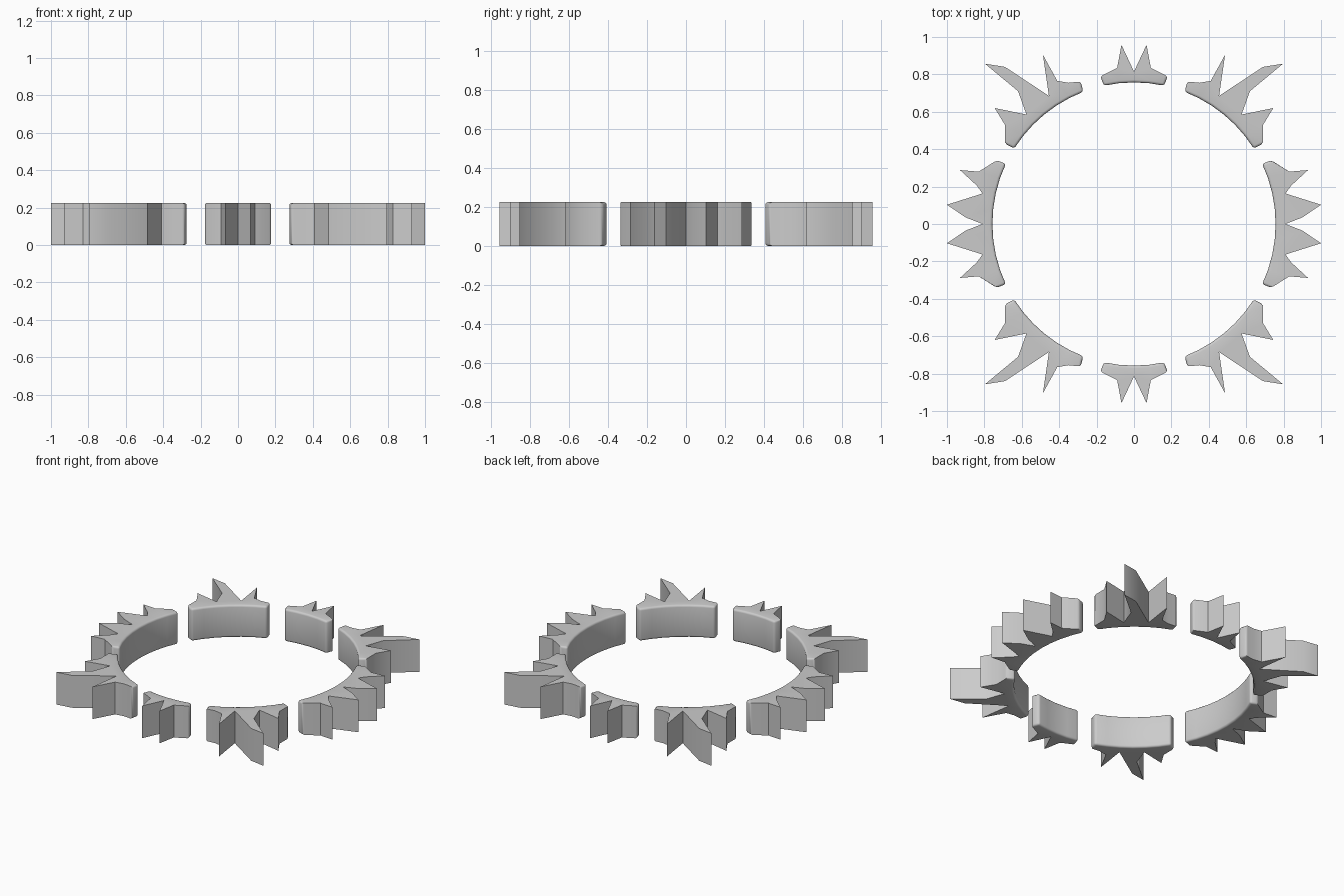
import bpy, bmesh, math

if "Cube" in bpy.data.objects:
    bpy.data.objects.remove(bpy.data.objects["Cube"])

H = 0.225      # height of the ring
R = 0.757      # inner radius


def arc(a0, a1, n):
    """Inner ring arc, from angle a0 to a1 in degrees."""
    return [(R * math.cos(math.radians(a0 + (a1 - a0) * i / n)),
             R * math.sin(math.radians(a0 + (a1 - a0) * i / n))) for i in range(n + 1)]


def segment(name, outer, inner, mx=1, my=1):
    """Extrude a spiky outline and round the rims of the inner wall and ends."""
    pts = [(x * mx, y * my) for x, y in outer + inner]
    soft = set(range(len(outer) - 1, len(pts)))     # edges i -> i+1 to be rounded
    bm = bmesh.new()
    n = len(pts)
    lo = [bm.verts.new((x, y, 0)) for x, y in pts]
    hi = [bm.verts.new((x, y, H)) for x, y in pts]
    bm.faces.new(lo)
    bm.faces.new(hi)
    for i in range(n):
        j = (i + 1) % n
        bm.faces.new((lo[i], lo[j], hi[j], hi[i]))
    bmesh.ops.recalc_face_normals(bm, faces=bm.faces)
    rim = [bm.edges.get((ring[i], ring[(i + 1) % n])) for ring in (lo, hi) for i in soft]
    rim += [bm.edges.get((lo[i], hi[i])) for i in (len(outer), n - 1, 0, len(outer) - 1)]
    bmesh.ops.bevel(bm, geom=rim, offset=0.014, segments=3, profile=0.5,
                    affect='EDGES', clamp_overlap=True)
    bmesh.ops.triangulate(bm, faces=[f for f in bm.faces if len(f.verts) > 4])
    me = bpy.data.meshes.new(name)
    bm.to_mesh(me)
    bm.free()
    ob = bpy.data.objects.new(name, me)
    bpy.context.collection.objects.link(ob)
    bpy.context.view_layer.objects.active = ob
    ob.select_set(True)
    bpy.ops.object.shade_smooth_by_angle(angle=math.radians(35))
    ob.select_set(False)


# corner pieces: one long spike between two short ones
corner = [(0.285, 0.762), (0.35, 0.755), (0.41, 0.765), (0.487, 0.905), (0.455, 0.685),
          (0.69, 0.84), (0.797, 0.857), (0.62, 0.71), (0.575, 0.585), (0.745, 0.62),
          (0.69, 0.53), (0.69, 0.43)]
for sx, side in ((1, "right"), (-1, "left")):
    for sy, end in ((1, "back"), (-1, "front")):
        segment(f"corner_segment_{end}_{side}", corner, arc(32.2, 69, 6), sx, sy)

# front and back pieces: two small spikes
half = [(0.18, 0.79), (0.09, 0.835), (0.067, 0.958)]
outer = half + [(0, 0.815)] + [(-x, y) for x, y in reversed(half)]
for sy, end in ((1, "back"), (-1, "front")):
    segment(f"{end}_segment", outer, arc(102.3, 77.7, 4), 1, sy)

# side pieces: four spikes
half = [(0.735, 0.34), (0.83, 0.28), (0.93, 0.288), (0.84, 0.205), (0.81, 0.163),
        (1.0, 0.103), (0.90, 0.035)]
outer = half + [(0.81, 0)] + [(x, -y) for x, y in reversed(half)]
for sx, side in ((1, "right"), (-1, "left")):
    segment(f"{side}_segment", outer, arc(-25.2, 25.2, 8), sx, 1)
